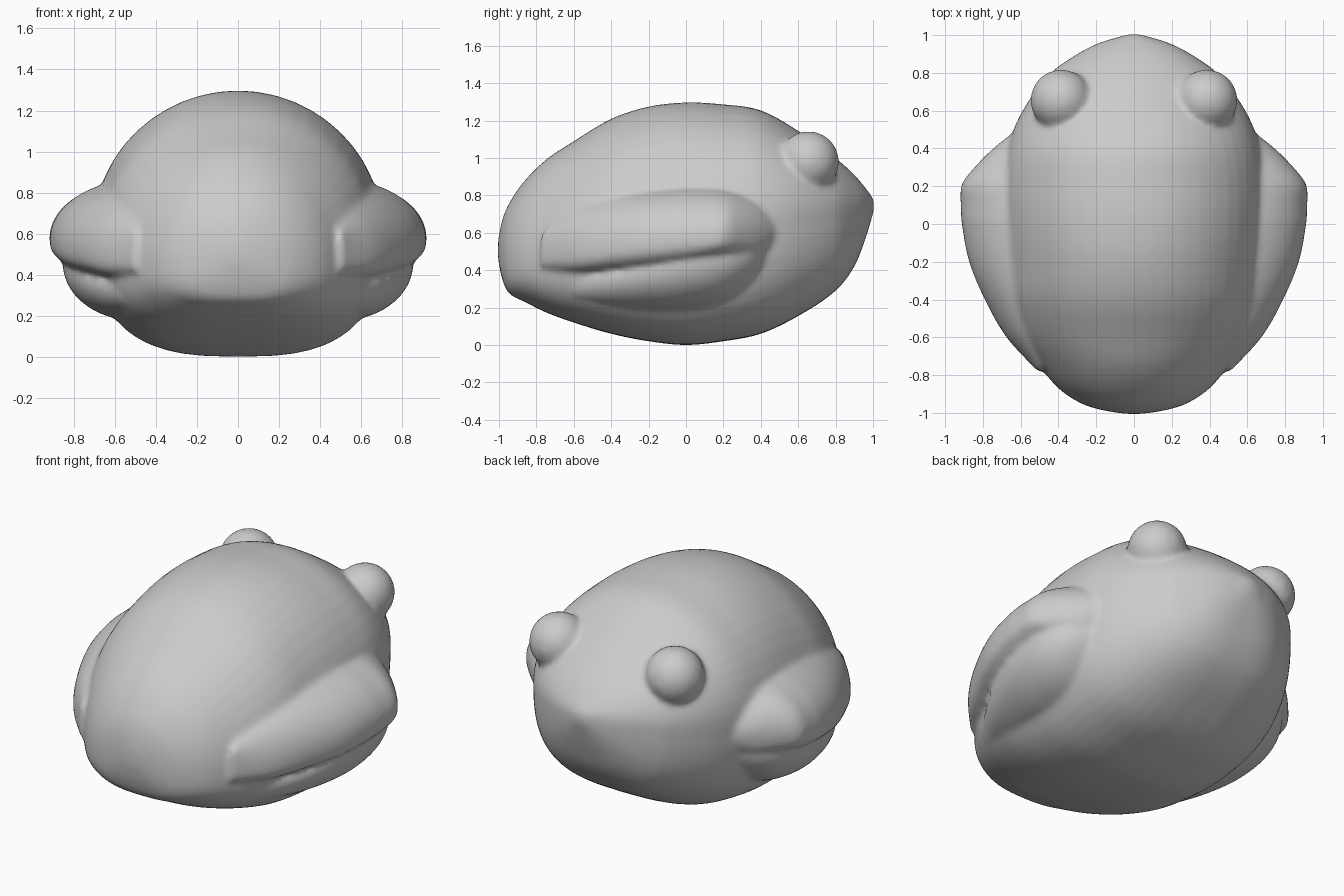
import bpy, bmesh
from math import sin, cos, pi, copysign
from mathutils import Matrix

if "Cube" in bpy.data.objects:
    bpy.data.objects.remove(bpy.data.objects["Cube"])

SEG = 48   # points around each ring
SUB = 6    # interpolated rings per span


def spline(rows):
    """Catmull-Rom interpolation of the section rows."""
    out = []
    for i in range(len(rows) - 1):
        a, b, c, d = (rows[max(i - 1, 0)], rows[i], rows[i + 1], rows[min(i + 2, len(rows) - 1)])
        for k in range(SUB):
            t = k / SUB
            row = []
            ty = b[0] + (c[0] - b[0]) * t
            h = c[0] - b[0]
            for p, q, r, s in zip(a, b, c, d):
                m0 = (r - p) / (c[0] - a[0]) * h
                m1 = (s - q) / (d[0] - b[0]) * h
                row.append((2*t**3 - 3*t*t + 1)*q + (t**3 - 2*t*t + t)*m0
                           + (3*t*t - 2*t**3)*r + (t**3 - t*t)*m1)
            row[0] = ty
            out.append(row)
    return out + [rows[-1]]


def loft(bm, rows, cx=0.0, side=1, low=2.0):
    """Closed loft along y; rows are (y, outer x, bottom z, widest z, top z)."""
    rings = []
    for y, xo, zb, zc, zt in spline(rows):
        w = max(xo - cx, 0.003)
        ring = []
        for j in range(SEG):
            a = 2 * pi * j / SEG
            c, s = cos(a), sin(a)
            e = 2.0 if s >= 0 else low
            x = copysign(abs(c) ** (2 / e), c) * w
            z = zc + copysign(abs(s) ** (2 / e), s) * ((zt - zc) if s >= 0 else (zc - zb))
            ring.append(bm.verts.new((side * (cx + x), y, z)))
        rings.append(ring)
    for r0, r1 in zip(rings, rings[1:]):
        for j in range(SEG):
            k = (j + 1) % SEG
            bm.faces.new((r0[j], r0[k], r1[k], r1[j]))
    bm.faces.new(rings[0])
    bm.faces.new(rings[-1])


bm = bmesh.new()

# Egg-shaped torso
loft(bm, [
    (-1.005, .05, .46, .50, .56), (-.985, .17, .36, .48, .66), (-.95, .28, .28, .46, .75),
    (-.87, .40, .235, .45, .87), (-.75, .50, .175, .45, .99), (-.6, .60, .12, .47, 1.09),
    (-.4, .67, .06, .51, 1.21), (-.2, .69, .02, .55, 1.275), (0, .70, .0, .60, 1.297),
    (.2, .70, .02, .63, 1.287), (.4, .67, .06, .67, 1.255), (.6, .59, .155, .70, 1.145),
    (.8, .44, .29, .72, 1.0), (.9, .30, .42, .735, .91), (.96, .18, .57, .745, .84),
    (1.005, .03, .72, .75, .78)], low=2.8)

for side in (-1, 1):
    # Upper thigh lobe
    loft(bm, [
        (.5, .62, .56, .62, .68), (.4, .745, .47, .61, .78), (.3, .845, .46, .60, .83),
        (.21, .912, .46, .59, .85), (.1, .918, .44, .57, .86), (0, .912, .42, .57, .86),
        (-.2, .873, .40, .55, .84), (-.4, .79, .39, .53, .80), (-.6, .675, .385, .50, .72),
        (-.78, .51, .42, .48, .60)], cx=.5, side=side, low=3)
    # Lower leg lobe under the crease
    loft(bm, [
        (.47, .60, .46, .54, .6), (.35, .76, .32, .49, .58), (.2, .84, .22, .47, .58),
        (0, .85, .18, .44, .54), (-.2, .80, .18, .40, .50), (-.4, .71, .20, .36, .43),
        (-.6, .58, .24, .33, .38)], cx=.5, side=side)
    # Eye bump
    bmesh.ops.create_uvsphere(bm, u_segments=32, v_segments=20, radius=.163,
                              matrix=Matrix.Translation((side * .385, .655, .98)))

bmesh.ops.recalc_face_normals(bm, faces=bm.faces[:])
mesh = bpy.data.meshes.new("frog_body")
bm.to_mesh(mesh)
bm.free()
body = bpy.data.objects.new("frog_body", mesh)
bpy.context.collection.objects.link(body)

# Fuse the parts into one soft skin
remesh = body.modifiers.new("fuse", 'REMESH')
remesh.mode = 'VOXEL'
remesh.voxel_size = .016
remesh.use_smooth_shade = True
smooth = body.modifiers.new("soften", 'SMOOTH')
smooth.factor = .5
smooth.iterations = 10
